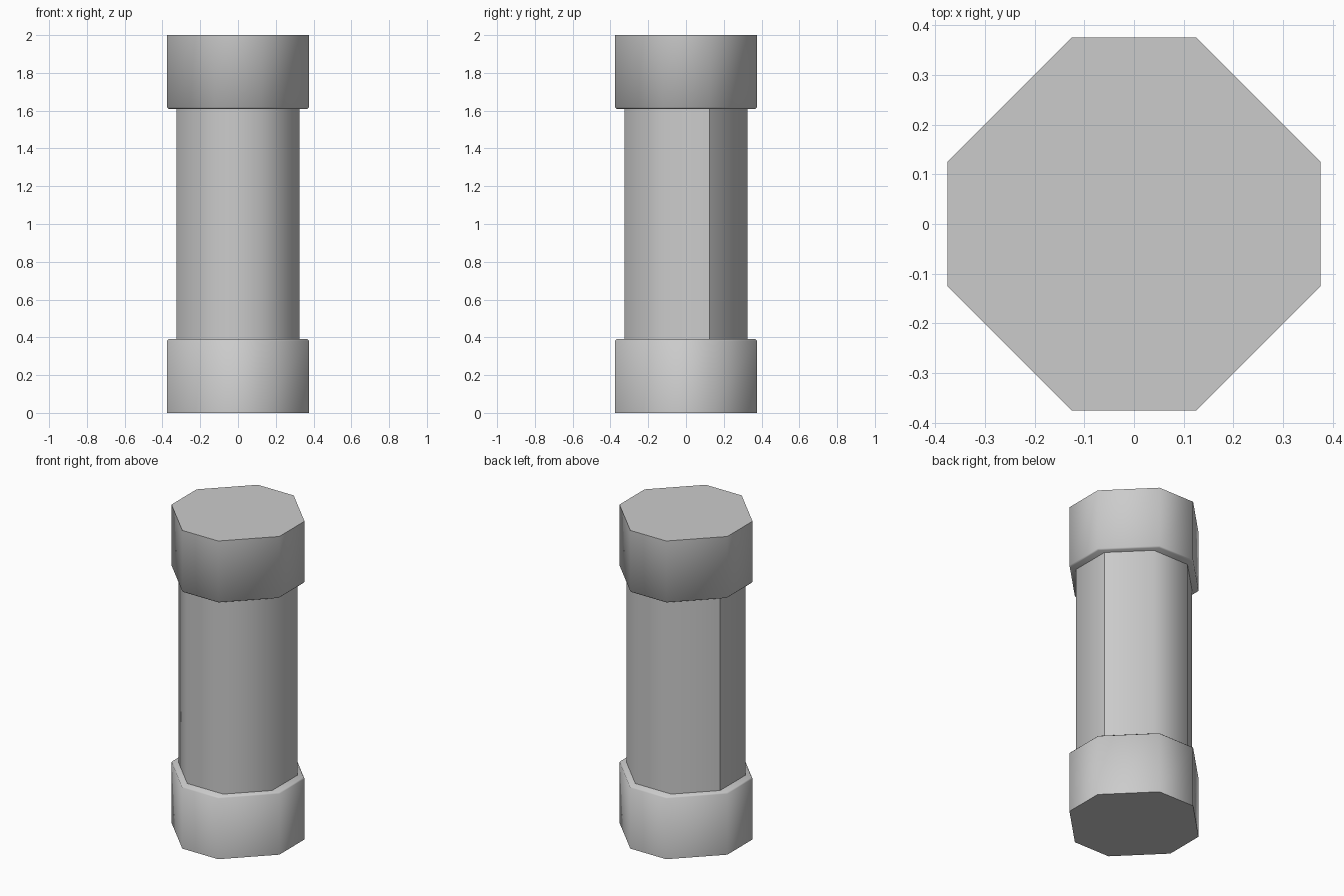
import bpy, bmesh, math

cube = bpy.data.objects.get("Cube")
if cube:
    bpy.data.objects.remove(cube, do_unlink=True)

# Single plain grey
grey = bpy.data.materials.new("light_grey")
grey.use_nodes = True
colour = (0.6, 0.6, 0.6, 1)
grey.diffuse_color = colour
grey.node_tree.nodes["Principled BSDF"].inputs["Base Color"].default_value = colour


def octagon(half, side):
    """Corners of an octagon, counter-clockwise, from its half width and half side."""
    quarter = [(half, -side), (half, side)]
    points = []
    for _ in range(4):
        points += quarter
        quarter = [(-y, x) for x, y in quarter]
    return points


def octagonal_solid(name, rings):
    """Stack octagons given as (half width, half side, height), lowest first."""
    bm = bmesh.new()
    loops = [[bm.verts.new((x, y, z)) for x, y in octagon(half, side)]
             for half, side, z in rings]
    for low, high in zip(loops, loops[1:]):
        for i in range(len(low)):
            j = (i + 1) % len(low)
            bm.faces.new((low[i], low[j], high[j], high[i]))
    bm.faces.new(loops[0][::-1])
    bm.faces.new(loops[-1])
    mesh = bpy.data.meshes.new(name)
    bm.to_mesh(mesh)
    bm.free()
    mesh.materials.append(grey)
    obj = bpy.data.objects.new(name, mesh)
    bpy.context.collection.objects.link(obj)
    bpy.ops.object.select_all(action="DESELECT")
    obj.select_set(True)
    bpy.context.view_layer.objects.active = obj
    bpy.ops.object.shade_smooth_by_angle(angle=math.radians(60))
    return obj


# End blocks with a small bevel on the lip next to the shaft
WIDTH, SIDE, BLOCK, BEVEL = 0.375, 0.125, 0.39, 0.008
block = [(WIDTH, SIDE, 0), (WIDTH, SIDE, BLOCK - BEVEL),
         (WIDTH - BEVEL, SIDE - BEVEL / 2, BLOCK)]
octagonal_solid("base_block", block)
octagonal_solid("top_block", [(h, s, 2 - z) for h, s, z in reversed(block)])

# Shaft, with two hard creases where the back begins
shaft = octagonal_solid("shaft", [(0.325, SIDE, BLOCK - 0.01), (0.325, SIDE, 2.01 - BLOCK)])
for edge in shaft.data.edges:
    a, b = (shaft.data.vertices[i].co for i in edge.vertices)
    if abs(a.z - b.z) > 1 and abs(a.x) > 0.3 and a.y > 0:
        edge.use_edge_sharp = True
